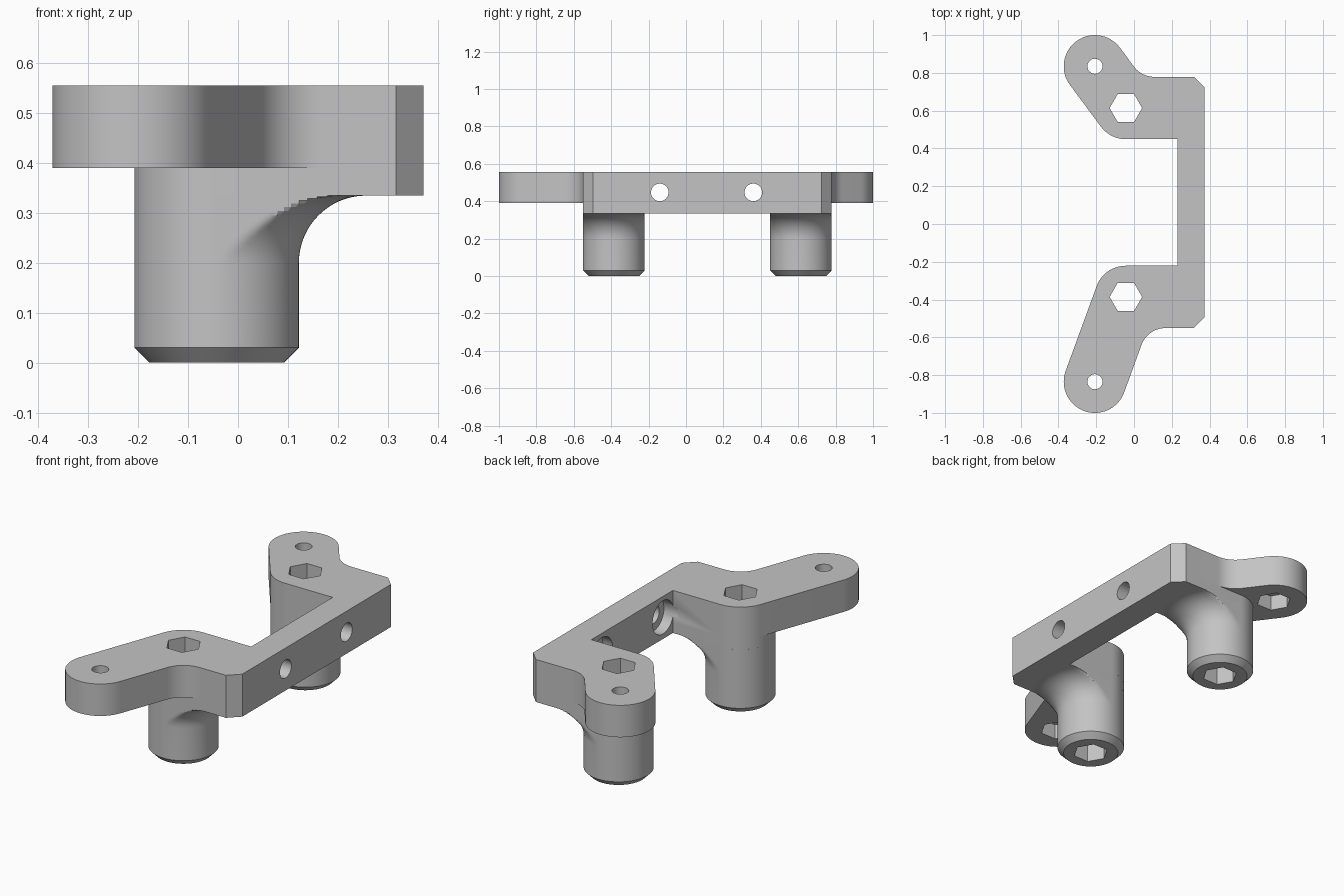
import bpy, bmesh
from math import sin, cos, pi, sqrt, atan2, radians
from mathutils import Vector, Matrix

if "Cube" in bpy.data.objects:
    bpy.data.objects.remove(bpy.data.objects["Cube"], do_unlink=True)

R = 0.165                    # radius of posts and ears
COVE = 0.135                 # fillet radius under the arms and beside the ears
Z_ARM, Z_EAR, Z_TOP = 0.335, 0.39, 0.556
BAR_IN, BAR_OUT, CHAMFER = 0.23, 0.372, 0.055
SIDES = {1: (Vector((-0.043, 0.614)), Vector((-0.207, 0.835))),
         -1: (Vector((-0.043, -0.386)), Vector((-0.207, -0.835)))}

grey = bpy.data.materials.new("plain_grey")
grey.use_nodes = True
grey.diffuse_color = (0.55, 0.55, 0.55, 1)
grey.node_tree.nodes["Principled BSDF"].inputs["Base Color"].default_value = (0.55, 0.55, 0.55, 1)


def make_object(name, bm):
    bmesh.ops.recalc_face_normals(bm, faces=bm.faces)
    mesh = bpy.data.meshes.new(name)
    bm.to_mesh(mesh)
    bm.free()
    mesh.materials.append(grey)
    obj = bpy.data.objects.new(name, mesh)
    bpy.context.collection.objects.link(obj)
    return obj


def loft(name, rings, matrix=Matrix()):
    """Skin a stack of equal-length point rings and cap both ends."""
    bm = bmesh.new()
    loops = [[bm.verts.new(matrix @ Vector(p)) for p in ring] for ring in rings]
    for low, high in zip(loops, loops[1:]):
        for i in range(len(low)):
            bm.faces.new((low[i - 1], low[i], high[i], high[i - 1]))
    bm.faces.new(loops[0])
    bm.faces.new(loops[-1])
    return make_object(name, bm)


def prism(name, outline, z0, z1, matrix=Matrix()):
    return loft(name, [[(p[0], p[1], z) for p in outline] for z in (z0, z1)], matrix)


def ngon(centre, radius, n):
    return [(centre[0] + radius * cos(2 * pi * i / n),
             centre[1] + radius * sin(2 * pi * i / n)) for i in range(n)]


def arc(centre, radius, start, end, turn, n=24):
    """Points from direction start to direction end, turning +1 or -1."""
    a = atan2(start.y, start.x)
    sweep = ((atan2(end.y, end.x) - a) * turn) % (2 * pi) * turn
    return [centre + radius * Vector((cos(a + sweep * i / n), sin(a + sweep * i / n)))
            for i in range(n + 1)]


def half_outline(s, with_ear):
    post, ear = SIDES[s]
    up = Vector((0, s))
    pts = [Vector((BAR_IN, post.y - s * R))]
    if with_ear:
        d = (ear - post).normalized()
        n = Vector((d.y, -d.x)) * s
        reach = R + COVE
        corner = post + n * reach + d * ((s - n.y) * reach / d.y)
        pts += arc(post, R, -up, -n, -s)
        pts += arc(ear, R, -n, n, -s, 36)
        pts += arc(corner, COVE, -n, -up, s)
    else:
        pts += arc(post, R, -up, up, -s, 36)
    pts.append(Vector((BAR_OUT - CHAMFER, post.y + s * R)))
    pts.append(Vector((BAR_OUT, post.y + s * (R - CHAMFER))))
    return pts


def frame_outline(with_ear):
    return half_outline(1, with_ear) + half_outline(-1, with_ear)[::-1]


def post_ring(centre, z, radius, flare):
    """Round section whose inner half flares out, kept to the arm's width."""
    ring = []
    for i in range(128):
        a = 2 * pi * i / 128
        r = radius
        if cos(a) > 0 and flare > radius:
            r = min(flare, R / max(abs(sin(a)), 0.001))
        ring.append((centre.x + r * cos(a), centre.y + r * sin(a), z))
    return ring


# Frame in two layers: the ears are thinner than the arms and bar
upper_frame = prism("upper_frame_with_ears", frame_outline(True), Z_EAR, Z_TOP)
lower_frame = prism("lower_frame", frame_outline(False), Z_ARM, Z_EAR)

# Posts with a chamfered foot and a cove blending into the arm
posts = {}
for s, label in ((1, "back"), (-1, "front")):
    centre = SIDES[s][0]
    rings = [post_ring(centre, 0, R - 0.03, 0), post_ring(centre, 0.03, R, 0)]
    for i in range(17):
        t = pi / 2 * i / 16
        rings.append(post_ring(centre, Z_ARM - COVE + COVE * sin(t), R,
                               R + COVE * (1 - cos(t))))
    posts[s] = loft(label + "_post", rings)

# Cutters: hexagonal post bores, ear holes with nut pockets, bar holes with counterbores
frame_cutters, post_cutters = [], {}
for s, (post, ear) in SIDES.items():
    bore = prism("post_bore_cutter", ngon(post, 0.086, 6), -0.1, 0.7)
    post_cutters[s] = [bore]
    frame_cutters += [bore,
                      prism("ear_hole_cutter", ngon(ear, 0.04, 32), 0.3, 0.7),
                      prism("nut_pocket_cutter", ngon(ear, 0.086, 6), 0.3, 0.47)]
turn_to_x = Matrix.Rotation(radians(90), 4, 'Y')
for y in (0.36, -0.14):
    at = (-0.447, y)
    frame_cutters += [
        prism("bar_hole_cutter", ngon(at, 0.047, 32), 0.15, 0.45, turn_to_x),
        prism("counterbore_cutter", ngon(at, 0.086, 48), 0.2, BAR_IN + 0.055, turn_to_x)]


def cut(obj, cutters):
    for cutter in cutters:
        mod = obj.modifiers.new("cut", 'BOOLEAN')
        mod.operation = 'DIFFERENCE'
        mod.solver = 'EXACT'
        mod.object = cutter
    graph = bpy.context.evaluated_depsgraph_get()
    mesh = bpy.data.meshes.new_from_object(obj.evaluated_get(graph))
    obj.modifiers.clear()
    obj.data = mesh


cut(upper_frame, frame_cutters)
# The nut pockets lie outside the lower layer
cut(lower_frame, [c for c in frame_cutters if not c.name.startswith(("ear", "nut"))])
for s, post in posts.items():
    cut(post, post_cutters[s])
for cutter in frame_cutters:
    bpy.data.objects.remove(cutter, do_unlink=True)

# Smooth the round walls, keep edges crisp
bpy.ops.object.select_all(action='DESELECT')
for obj in (upper_frame, lower_frame, *posts.values()):
    obj.select_set(True)
    bpy.context.view_layer.objects.active = obj
bpy.ops.object.shade_smooth_by_angle(angle=radians(25))
